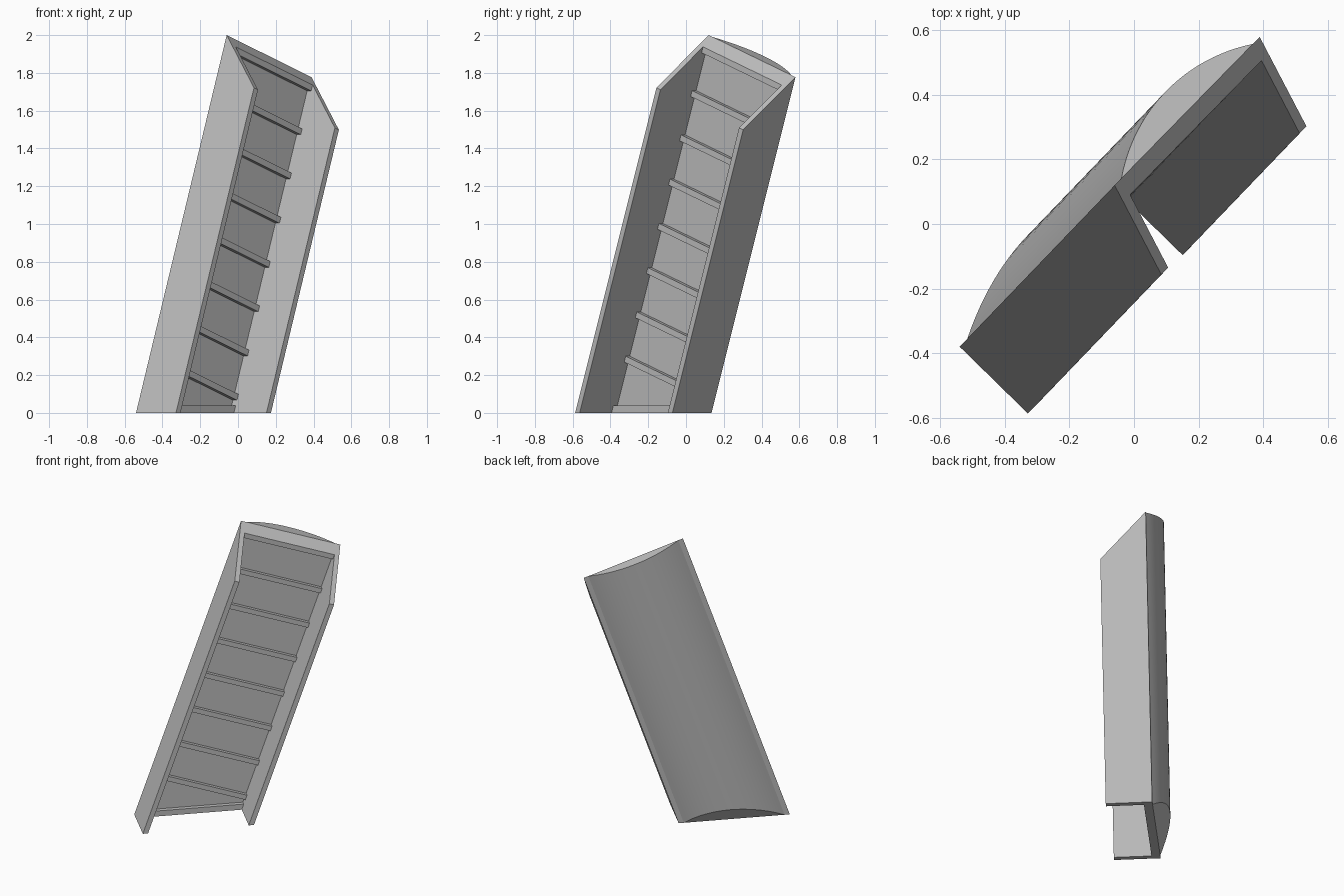
import bpy, bmesh, math
from mathutils import Vector, Matrix

if "Cube" in bpy.data.objects:
    bpy.data.objects.remove(bpy.data.objects["Cube"])

WIDTH, DEPTH, LENGTH = 0.68, 0.296, 2.5
WALL, BOARD, RUNG, SAG = 0.032, 0.025, 0.055, 0.09

# leaning frame: across (x), back (y), up along the trough (z), origin at top rear corner
up = Vector((0.48, 0.50, 2.0)).normalized()
across = Vector((0.45, 0.46, -0.22))
across = (across - up * across.dot(up)).normalized()
back = up.cross(across)
frame = Matrix.Translation((-0.06, 0.12, 2.0)) @ Matrix(
    (across, back, up)).transposed().to_4x4()

grey = bpy.data.materials.new("grey")
grey.diffuse_color = (0.52, 0.52, 0.52, 1)
grey.use_nodes = True
grey.node_tree.nodes["Principled BSDF"].inputs["Base Color"].default_value = grey.diffuse_color


def cut(bm, point, normal):
    """Remove what lies on the normal's side and close the opening."""
    geom = bm.verts[:] + bm.edges[:] + bm.faces[:]
    res = bmesh.ops.bisect_plane(bm, geom=geom, plane_co=point, plane_no=normal,
                                 clear_outer=True)
    edges = [e for e in res["geom_cut"] if isinstance(e, bmesh.types.BMEdge)]
    if edges:
        bmesh.ops.contextual_create(bm, geom=edges)


def prism(name, points, sweep, cuts=()):
    """Extrude a closed outline in the leaning frame, then trim it at the floor."""
    bm = bmesh.new()
    face = bm.faces.new([bm.verts.new(p) for p in points])
    res = bmesh.ops.extrude_face_region(bm, geom=[face], use_keep_orig=True)
    verts = [v for v in res["geom"] if isinstance(v, bmesh.types.BMVert)]
    bmesh.ops.translate(bm, verts=verts, vec=sweep)
    bmesh.ops.transform(bm, matrix=frame, verts=bm.verts)
    for point, normal in [((0, 0, 0), (0, 0, -1)), *cuts]:
        cut(bm, point, normal)
    bmesh.ops.recalc_face_normals(bm, faces=bm.faces)
    mesh = bpy.data.meshes.new(name)
    bm.to_mesh(mesh)
    bm.free()
    mesh.materials.append(grey)
    obj = bpy.data.objects.new(name, mesh)
    bpy.context.collection.objects.link(obj)
    return obj


inner = WIDTH - 2 * WALL

# side walls with a 45 degree top
for name, x in (("left_wall", 0), ("right_wall", WIDTH - WALL)):
    prism(name, [(x, 0, 0), (x, -DEPTH, -DEPTH), (x, -DEPTH, -LENGTH), (x, 0, -LENGTH)],
          (WALL, 0, 0))

# flat back board
prism("back_board", [(WALL, 0, 0), (WALL, -BOARD, -BOARD), (WALL, -BOARD, -LENGTH),
                     (WALL, 0, -LENGTH)], (inner, 0, 0))

# top rung, sloped like the walls
prism("top_rung", [(WALL, 0, 0), (WALL, -RUNG, -RUNG), (WALL, -RUNG, -RUNG - 0.033),
                   (WALL, 0, -RUNG - 0.033)], (inner, 0, 0))

# evenly spaced rungs
for i in range(1, 8):
    z = -0.052 - 0.248 * i
    prism(f"rung_{i}", [(WALL, -0.01, z), (WALL, -RUNG, z), (WALL, -RUNG, z - 0.033),
                        (WALL, -0.01, z - 0.033)], (inner, 0, 0))

# level rung at the floor
prism("floor_rung", [(WALL, 0, -1), (WALL, -RUNG, -1), (WALL, -RUNG, -LENGTH),
                     (WALL, 0, -LENGTH)], (inner, 0, 0),
      [((0, 0, 0.038), (0, 0, 1))])

# bulging rear shell, bottom cut slanting upward to the rear
half = inner / 2
radius = (half * half + SAG * SAG) / (2 * SAG)
span = math.asin(half / radius)
arc = []
for i in range(25):
    a = span * (2 * i / 24 - 1)
    arc.append((WIDTH / 2 + radius * math.sin(a), radius * math.cos(a) - radius + SAG, 0))
rear_foot = frame @ Vector((0, 0, 0)) - up * (2.0 / up.z)
slant = Vector((back.x, back.y, 0)).normalized() * 1.2 - Vector((0, 0, 1))
shell = prism("rear_shell", arc, (0, 0, -LENGTH), [(rear_foot, slant)])
bpy.context.view_layer.objects.active = shell
shell.select_set(True)
bpy.ops.object.shade_smooth_by_angle(angle=math.radians(30))
